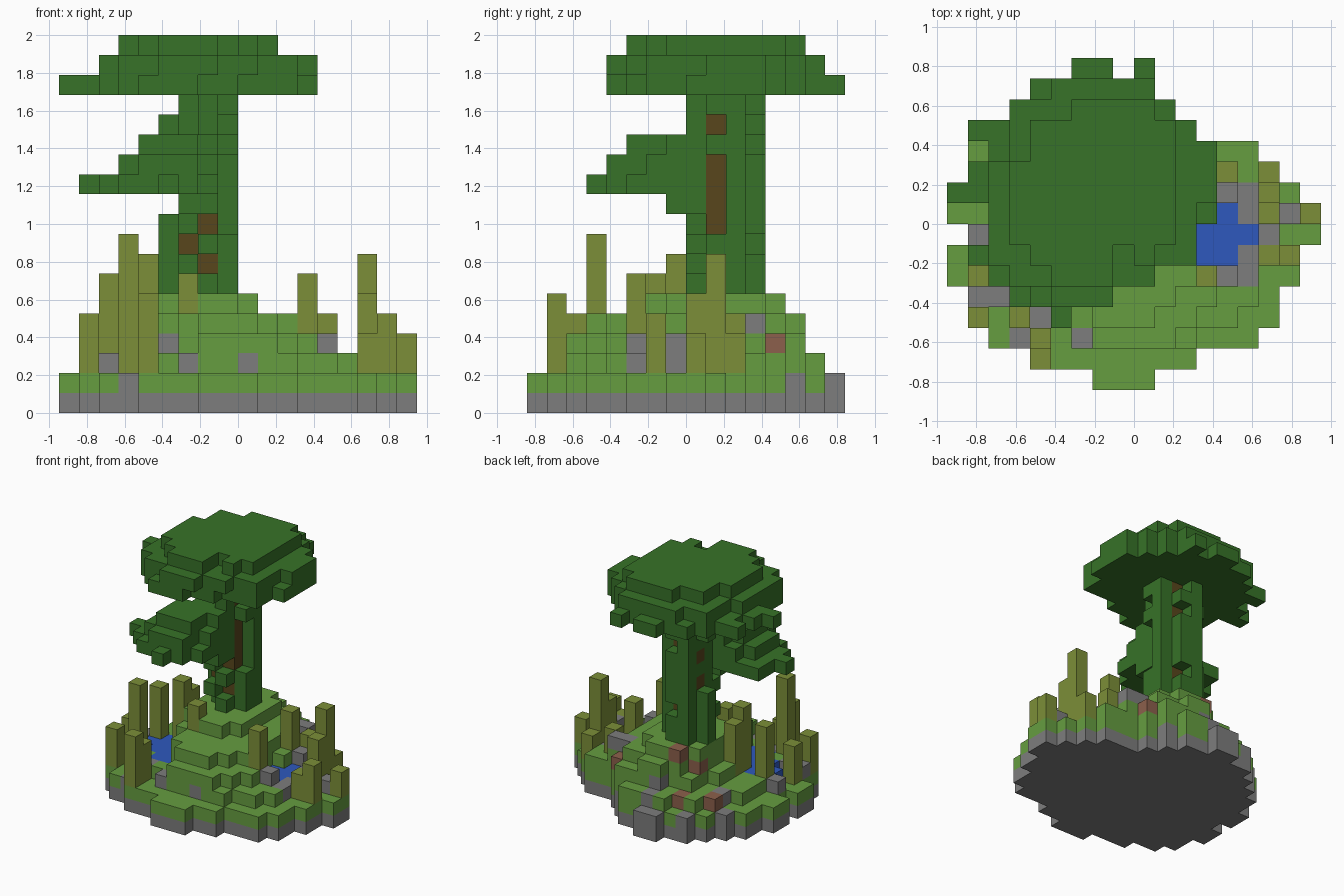
import bpy, bmesh, random
from mathutils import Vector

cube = bpy.data.objects.get("Cube")
if cube:
    bpy.data.objects.remove(cube, do_unlink=True)

random.seed(4)
S = 2 / 19                       # block size
NX, NY = 18, 16


def linear(c):
    c /= 255
    return c / 12.92 if c <= 0.04045 else ((c + 0.055) / 1.055) ** 2.4


def material(name, *rgb):
    m = bpy.data.materials.new(name)
    m.use_nodes = True
    colour = [linear(c) for c in rgb] + [1]
    m.diffuse_color = colour
    m.node_tree.nodes["Principled BSDF"].inputs["Base Color"].default_value = colour
    return m


MATS = {
    "leaf": material("dark leaf green", 55, 114, 40),
    "grass": material("grass green", 102, 157, 64),
    "reed": material("olive reed", 124, 143, 56),
    "stone": material("grey stone", 125, 125, 125),
    "water": material("blue water", 46, 88, 190),
    "bark": material("brown bark", 88, 70, 28),
    "dirt": material("red brown dirt", 140, 96, 76),
}
blocks = {}                      # (i, j, k) -> (part, colour)


def put(part, colour, i, j, k):
    blocks[i, j, k] = (part, colour)


def rows(part, colour, k, spans, first):
    """Fill one layer from a list of (start, end) spans, row by row."""
    for j, (a, b) in enumerate(spans, first):
        for i in range(a, b + 1):
            put(part, colour, i, j, k)


def disc(part, colour, k, cx, cy, rx, ry):
    """Fill one layer with a blocky ellipse, kept inside the island outline."""
    for i in range(NX):
        for j in range(NY):
            x, y = (i + .5 - NX / 2) * S, (j + .5 - NY / 2) * S
            inside = ((x - cx) / rx) ** 2 + ((y - cy) / ry) ** 2 <= 1
            if inside and (i, j, 0) in blocks:
                put(part, colour, i, j, k)


def dig(i, j, low):
    """Remove the hill above a level."""
    for k in range(low, 6):
        blocks.pop((i, j, k), None)


# Island: rock slab with a turf layer on the same ragged outline
outline = [(7, 9), (4, 11), (2, 14), (1, 15), (1, 15), (0, 16), (0, 16), (1, 17),
           (0, 17), (0, 16), (1, 15), (1, 14), (2, 11), (3, 10), (4, 9), (6, 7)]
rows("rock_slab", "stone", 0, outline, 0)
rows("turf", "grass", 1, outline, 0)

# Hill in shrinking terraces
disc("hill", "grass", 2, 0, .05, .75, .7)
disc("hill", "grass", 3, -.02, 0, .54, .63)
disc("hill", "grass", 4, -.06, .03, .4, .57)
disc("hill", "grass", 5, -.16, .16, .29, .38)

# Stone and dirt showing through the rear slope
for (i, j, k), (part, colour) in list(blocks.items()):
    if part in ("hill", "turf") and j > 10 and i < 8:
        r = random.random()
        if k > 1 and r < .2:
            put(part, "dirt", i, j, k)
        elif r > .72:
            put(part, "stone", i, j, k)
put("hill", "dirt", 11, 12, 3)
put("turf", "stone", 10, 13, 1)

# Two pools cut into the hill, with a low shore in front of the left one
left_pool = [(4, 4), (5, 4), (3, 5), (4, 5), (5, 5), (2, 6), (3, 6), (4, 6), (3, 7)]
right_pool = [(12, 6), (13, 6), (12, 7), (13, 7), (14, 7), (13, 8)]
for part, cells in [("left_pool", left_pool), ("right_pool", right_pool)]:
    for i, j in cells:
        dig(i, j, 3)
        put(part, "water", i, j, 2)
for i, j in [(5, 3), (6, 3)]:
    dig(i, j, 3)
for i, j in [(3, 2), (2, 3)]:
    dig(i, j, 2)

# Stone outcrops and the rim of the right pool
for cell in [(3, 2, 1), (2, 4, 2), (6, 2, 2), (9, 2, 2), (4, 3, 2), (5, 6, 3),
             (1, 4, 2), (1, 7, 2), (16, 8, 2), (12, 11, 4), (11, 11, 4)]:
    put("outcrops", "stone", *cell)
for i, j, top in [(13, 5, 4), (14, 5, 3), (14, 6, 3), (15, 7, 4), (14, 8, 3),
                  (13, 9, 4), (14, 9, 3)]:
    dig(i, j, top)
    for k in range(2, top):
        put("pool_rim", "stone", i, j, k)

# Reed columns: column, row, top
for i, j, top in [(1, 3, 5), (3, 3, 9), (4, 1, 6), (4, 2, 5), (1, 5, 5), (2, 7, 7),
                  (4, 7, 8), (4, 8, 7), (6, 6, 7), (12, 5, 7), (12, 9, 7), (13, 10, 5),
                  (15, 9, 8), (15, 8, 6), (15, 10, 4), (15, 6, 4), (16, 6, 5), (17, 8, 4)]:
    for k in range(2, top):
        put("reed_columns", "reed", i, j, k)

# Trunk: bark core wrapped in leafy pillars, with gaps where the bark shows
gaps = {(7, 8): (7, 9), (8, 9): (9, 10, 11, 12, 14), (7, 11): (8, 13, 15)}
for k in range(6, 16):
    for j in (9, 10):
        put("bark_core", "bark", 7, j, k)
    for i, j in [(7, 8), (6, 9), (8, 9), (6, 10), (8, 10), (6, 11), (7, 11)]:
        if k not in gaps.get((i, j), ()):
            put("trunk_ivy", "leaf", i, j, k)
    if k < 10 or k == 14:
        put("trunk_ivy", "leaf", 5, 10, k)
for k in (7, 9):
    put("trunk_ivy", "leaf", 6, 8, k)
for cell in [(6, 9, 8), (6, 10, 10), (6, 10, 12)]:
    put("bark_core", "bark", *cell)

# Low side branch
rows("side_branch", "leaf", 10, [(6, 7)], 7)
rows("side_branch", "leaf", 11, [(5, 5), (3, 6), (2, 7), (1, 7), (2, 7), (2, 6)], 3)
rows("side_branch", "leaf", 12, [(4, 6), (3, 6), (3, 7), (3, 7), (4, 6)], 4)
rows("side_branch", "leaf", 13, [(4, 6), (4, 6), (4, 7), (5, 6)], 5)

# Crown in three layers
rows("crown", "leaf", 16, [(4, 6), (3, 8), (2, 11), (2, 11), (2, 12), (0, 12), (1, 12),
                           (2, 12), (1, 11), (3, 10), (4, 9), (6, 7)], 4)
put("crown", "leaf", 9, 15, 16)
rows("crown", "leaf", 17, [(5, 7), (3, 9), (2, 11), (2, 11), (2, 11), (2, 12), (2, 12),
                           (3, 12), (3, 11), (3, 10), (5, 9)], 4)
rows("crown", "leaf", 18, [(5, 7), (4, 7), (3, 10), (3, 10), (3, 10), (3, 10), (4, 10),
                           (4, 10), (6, 9)], 5)
put("crown", "leaf", 9, 6, 18)

# Build one mesh per part from the exposed block faces
AXES = [Vector(v) for v in ((1, 0, 0), (0, 1, 0), (0, 0, 1))]
for part in sorted({p for p, c in blocks.values()}):
    bm = bmesh.new()
    corners = {}

    def vert(p):
        key = tuple(round(2 * c) for c in p)
        if key not in corners:
            corners[key] = bm.verts.new(((p.x - NX / 2) * S, (p.y - NY / 2) * S, p.z * S))
        return corners[key]

    used = []
    for cell, (owner, colour) in blocks.items():
        if owner != part:
            continue
        mid = Vector(cell) + Vector((.5, .5, .5))
        for a in range(3):
            for sign in (1, -1):
                n = AXES[a] * sign
                if tuple(int(c) for c in Vector(cell) + n) in blocks:
                    continue
                u = AXES[(a + 1) % 3] / 2
                v = n.cross(u)
                f = mid + n / 2
                face = bm.faces.new([vert(f + u + v), vert(f - u + v),
                                     vert(f - u - v), vert(f + u - v)])
                if colour not in used:
                    used.append(colour)
                face.material_index = used.index(colour)
    mesh = bpy.data.meshes.new(part)
    bm.to_mesh(mesh)
    bm.free()
    for colour in used:
        mesh.materials.append(MATS[colour])
    bpy.context.collection.objects.link(bpy.data.objects.new(part, mesh))
